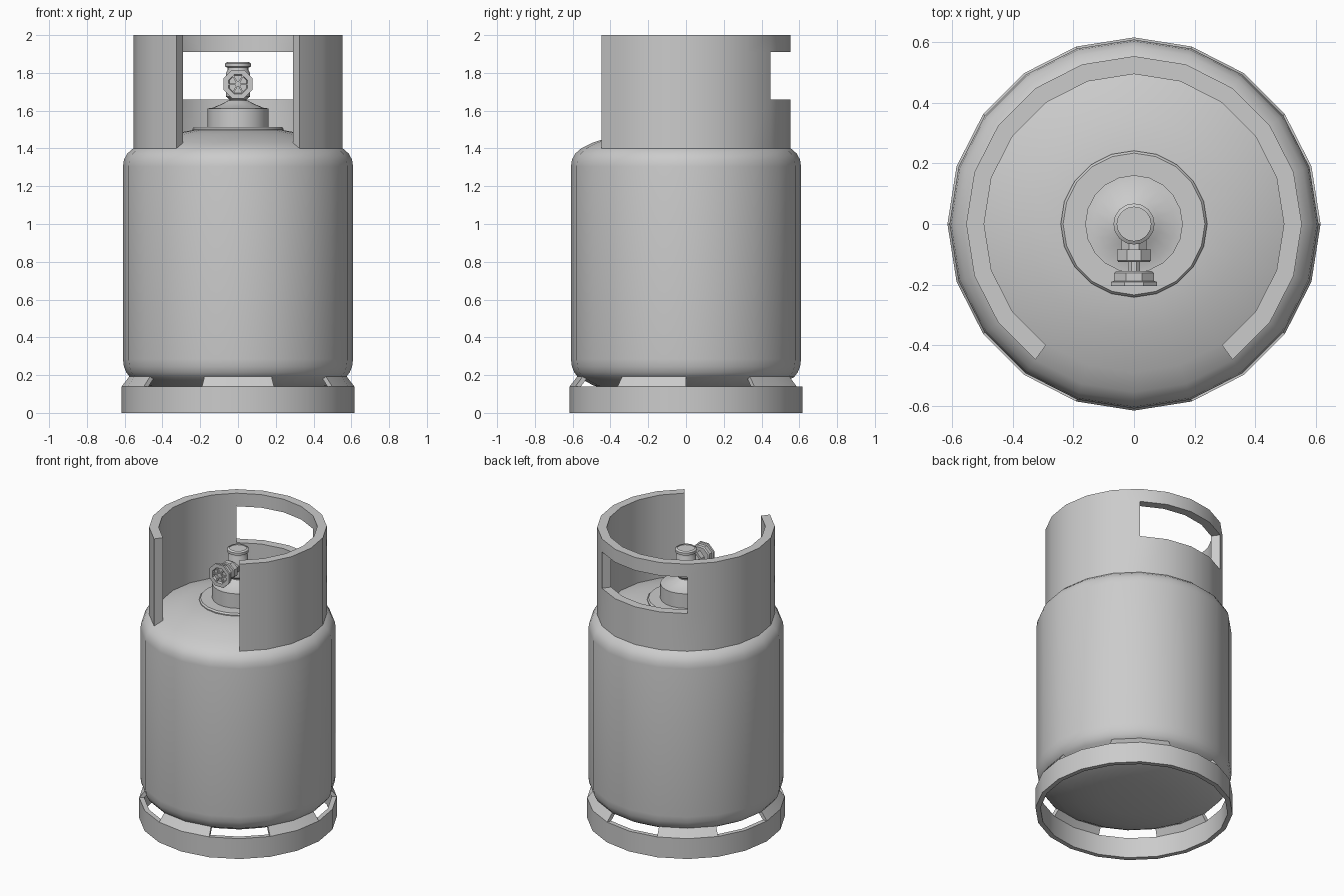
import bpy, bmesh, math
from mathutils import Matrix

if "Cube" in bpy.data.objects:
    bpy.data.objects.remove(bpy.data.objects["Cube"])

STEP = math.radians(18)  # 20-sided shell


def finish(name, bm, angle=30):
    bmesh.ops.remove_doubles(bm, verts=bm.verts, dist=1e-5)
    bmesh.ops.recalc_face_normals(bm, faces=bm.faces)
    me = bpy.data.meshes.new(name)
    bm.to_mesh(me)
    bm.free()
    me.shade_smooth()
    me.set_sharp_from_angle(angle=math.radians(angle))
    ob = bpy.data.objects.new(name, me)
    bpy.context.collection.objects.link(ob)
    return ob


def lathe(name, profile, sides=20, turn=0.0, angle=30):
    """Revolve (radius, height) points around z, closing both ends."""
    bm = bmesh.new()
    rings = []
    for r, z in profile:
        if r == 0:
            rings.append([bm.verts.new((0, 0, z))] * sides)
        else:
            rings.append([bm.verts.new((r * math.cos(turn + math.tau * i / sides),
                                        r * math.sin(turn + math.tau * i / sides), z))
                          for i in range(sides)])
    for a, b in zip(rings, rings[1:]):
        for i in range(sides):
            j = (i + 1) % sides
            loop = list(dict.fromkeys((a[i], a[j], b[j], b[i])))
            if len(loop) > 2:
                bm.faces.new(loop)
    for r in (rings[0], rings[-1]):
        if r[0] is not r[1]:
            bm.faces.new(r)
    return finish(name, bm, angle)


def curved_wall(name, rows, start, columns, solid):
    """Thick curved wall from (outer r, inner r, z) rows; solid(col, row) picks cells."""
    bm = bmesh.new()
    cells = {(c, r) for c in range(columns) for r in range(len(rows) - 1) if solid(c, r)}
    full = columns == 20
    cache = {}

    def vert(c, r, side):
        key = (c % 20, r, side)
        if key not in cache:
            a = start + STEP * c
            rad = rows[r][side]
            cache[key] = bm.verts.new((rad * math.cos(a), rad * math.sin(a), rows[r][2]))
        return cache[key]

    for c, r in cells:
        corners = [(c, r), (c + 1, r), (c + 1, r + 1), (c, r + 1)]
        for side in (0, 1):
            bm.faces.new([vert(*k, side) for k in corners])
        # rim faces wherever the neighbouring cell is empty
        for e, (dc, dr) in enumerate([(0, -1), (1, 0), (0, 1), (-1, 0)]):
            n = ((c + dc) % 20 if full else c + dc, r + dr)
            if n not in cells:
                p, q = corners[e], corners[(e + 1) % 4]
                bm.faces.new([vert(*p, 0), vert(*q, 0), vert(*q, 1), vert(*p, 1)])
    return finish(name, bm)


# Tank shell: domed top, straight wall, domed bottom
lathe("tank_body", [
    (0, 0.08), (0.2, 0.085), (0.36, 0.105), (0.49, 0.145), (0.573, 0.19),
    (0.592, 0.215), (0.604, 0.245), (0.609, 0.285),
    (0.609, 1.305), (0.604, 1.34), (0.586, 1.373), (0.555, 1.4),
    (0.49, 1.432), (0.355, 1.475), (0.24, 1.497), (0, 1.5)], angle=40)

# Foot ring: five vents between tabs that lean in to the tank
curved_wall("foot_ring", [(0.616, 0.585, 0), (0.616, 0.585, 0.14), (0.572, 0.541, 0.197)],
            0, 20, lambda c, r: r == 0 or c % 4 >= 2)

# Guard collar: open at the front, hand slot at the back
curved_wall("guard_collar", [(0.554, 0.495, z) for z in (1.4, 1.66, 1.91, 2.0)],
            -3 * STEP, 16, lambda c, r: not (r == 1 and 6 <= c < 10))

# Valve boss: weld flange, round boss and sloped shoulder
lathe("valve_flange", [(0.242, 1.48), (0.242, 1.503), (0.234, 1.513), (0, 1.513)])
lathe("valve_boss", [(0.161, 1.49), (0.161, 1.612), (0.135, 1.615), (0.083, 1.637),
                     (0.05, 1.655), (0, 1.655)], 20, angle=20)

# Valve body with cap
lathe("valve_body", [(0.046, 1.63), (0.046, 1.66), (0.064, 1.675), (0.064, 1.8),
                     (0.056, 1.815), (0.056, 1.828), (0.068, 1.833), (0.068, 1.85),
                     (0.056, 1.858), (0.056, 1.85), (0, 1.85)], 16)

# Side outlet and octagonal handwheel, pointing forward
Z_WHEEL = 1.74
FLAT = math.pi / 8
forward = Matrix.Translation((0, 0, Z_WHEEL)) @ Matrix.Rotation(math.pi / 2, 4, 'X')
outlet = lathe("valve_outlet_nut", [(0.045, 0.04), (0.045, 0.085), (0.061, 0.085), (0.061, 0.12),
                                    (0.055, 0.126), (0.022, 0.126), (0.022, 0.165)], 8, FLAT)
wheel = lathe("handwheel", [(0, 0.155), (0.062, 0.155), (0.071, 0.162), (0.071, 0.188),
                            (0.082, 0.191), (0.082, 0.204), (0.055, 0.204), (0.05, 0.188),
                            (0, 0.188)], 8, FLAT)

# Handwheel spokes and hub
bm = bmesh.new()
for i in range(3):
    m = (Matrix.Rotation(math.pi * i / 3, 4, 'Z') @ Matrix.Translation((0, 0, 0.193))
         @ Matrix.Diagonal((0.105, 0.009, 0.014, 1)))
    bmesh.ops.create_cube(bm, size=1, matrix=m)
spokes = finish("handwheel_spokes", bm)
hub = lathe("handwheel_hub", [(0.016, 0.18), (0.016, 0.202), (0, 0.204)], 8)
for ob in (outlet, wheel, spokes, hub):
    ob.data.transform(forward)
